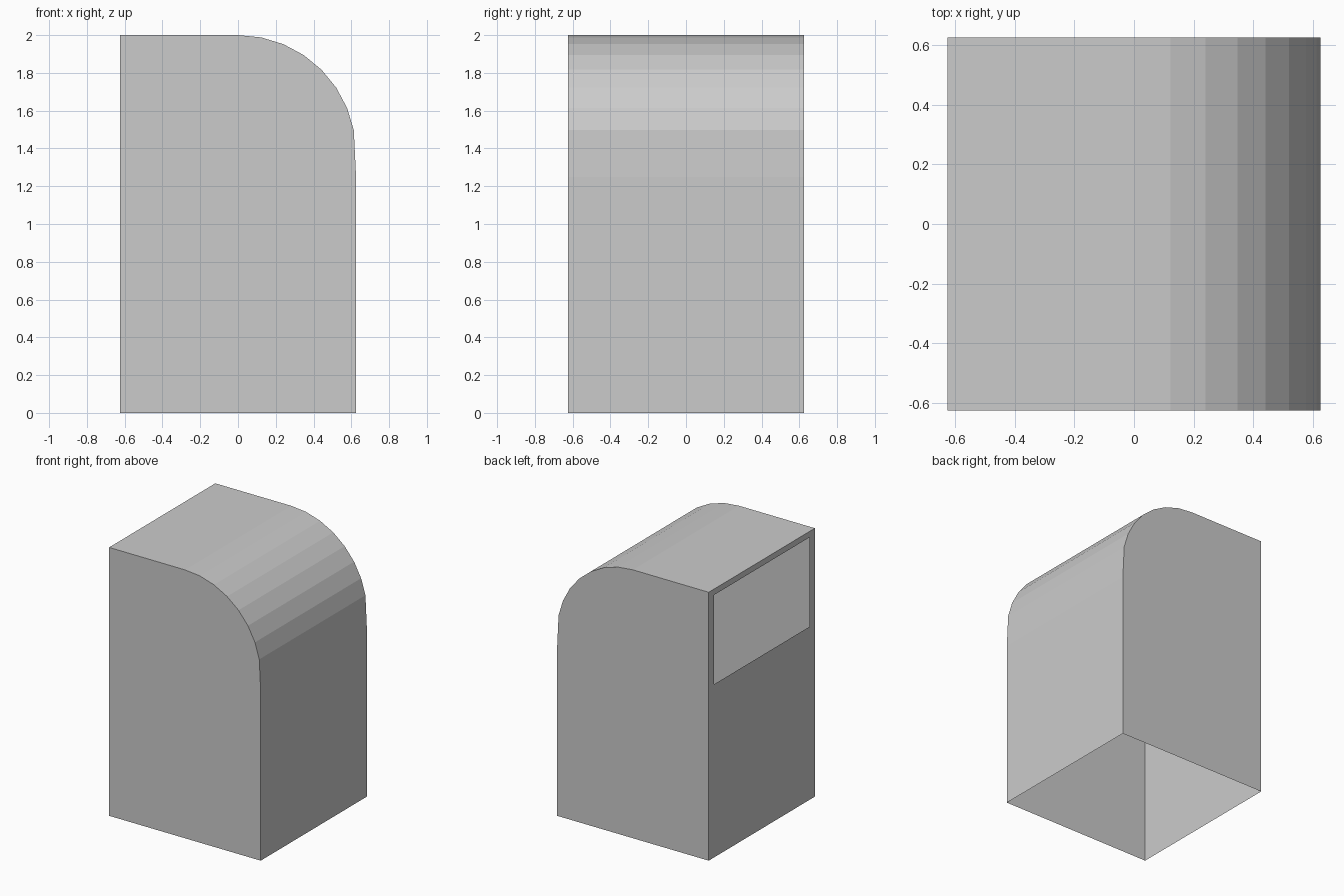
import bpy, bmesh, math

cube = bpy.data.objects.get("Cube")
if cube:
    bpy.data.objects.remove(cube)

HALF = 0.625      # half of width and depth
HEIGHT = 2.0
STEPS = 8         # flat bands in the rounded shoulder

# Plain grey material
grey = bpy.data.materials.new("plain grey")
grey.use_nodes = True
colour = (0.6, 0.6, 0.6, 1)
grey.diffuse_color = colour
grey.node_tree.nodes["Principled BSDF"].inputs["Base Color"].default_value = colour

# Side outline: bottom left, top left, rounded shoulder, bottom right
outline = [(-HALF, 0), (-HALF, HEIGHT)]
for i in range(STEPS):
    a = math.pi / 2 * i / STEPS
    outline.append((HALF * math.sin(a), HEIGHT - HALF + HALF * math.cos(a)))
outline += [(HALF, 1.25), (HALF, 0)]

# Thin shell, open underneath
bm = bmesh.new()
front = [bm.verts.new((x, -HALF, z)) for x, z in outline]
back = [bm.verts.new((x, HALF, z)) for x, z in outline]
bm.faces.new(front[::-1])
bm.faces.new(back)
strips = [bm.faces.new((front[i], front[i + 1], back[i + 1], back[i]))
          for i in range(len(outline) - 1)]

# Window opening in the flat side wall
wall = strips[0]
bmesh.ops.inset_individual(bm, faces=[wall], thickness=0.06)
for v in wall.verts:
    v.co.y = math.copysign(0.563, v.co.y)
    v.co.z = 1.956 if v.co.z > 1 else 1.29
bmesh.ops.delete(bm, geom=[wall], context='FACES')
bmesh.ops.recalc_face_normals(bm, faces=bm.faces)

mesh = bpy.data.meshes.new("hood_shell")
bm.to_mesh(mesh)
bm.free()
mesh.materials.append(grey)
shell = bpy.data.objects.new("hood_shell", mesh)
bpy.context.collection.objects.link(shell)
